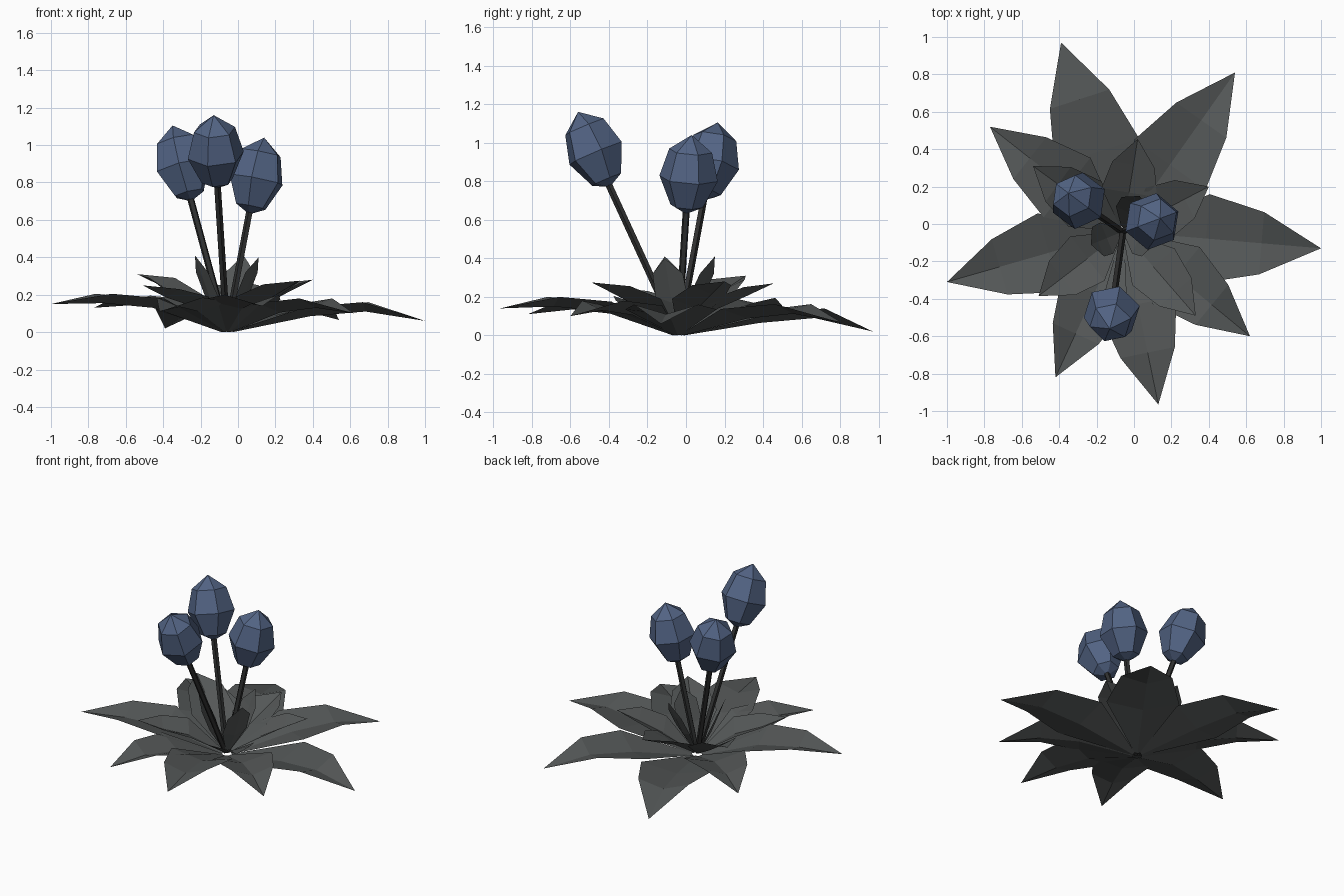
import bpy, bmesh, math
from mathutils import Vector

if "Cube" in bpy.data.objects:
    bpy.data.objects.remove(bpy.data.objects["Cube"])


def material(name, rgb):
    m = bpy.data.materials.new(name)
    m.diffuse_color = (*rgb, 1)
    m.use_nodes = True
    m.node_tree.nodes["Principled BSDF"].inputs["Base Color"].default_value = m.diffuse_color
    return m


LEAF = material("leaf grey", (0.088, 0.095, 0.095))
STEM = material("stem dark grey", (0.028, 0.029, 0.029))
BLUE = material("bud blue", (0.085, 0.126, 0.23))
CENTRE = Vector((-0.06, -0.04, 0))


def finish(bm, name, mat):
    me = bpy.data.meshes.new(name)
    bm.to_mesh(me)
    bm.free()
    me.materials.append(mat)
    bpy.context.collection.objects.link(bpy.data.objects.new(name, me))


def leaf(name, tip, rows):
    """Keeled blade; rows hold (distance share, half width, keel height, edge height)."""
    tip = Vector(tip)
    run = Vector((tip.x - CENTRE.x, tip.y - CENTRE.y, 0))
    side = Vector((-run.y, run.x, 0)).normalized()
    bm = bmesh.new()
    grid = []
    for t, w, zm, ze in rows:
        p = CENTRE + run * t
        grid.append([bm.verts.new(p + side * w * s + Vector((0, 0, zm if s == 0 else ze)))
                     for s in (-1, 0, 1)])
    for a, b in zip(grid, grid[1:]):
        for i in (0, 1):
            bm.faces.new((a[i], a[i + 1], b[i + 1], b[i]))
    end = bm.verts.new(tip)
    for i in (0, 1):
        bm.faces.new((grid[-1][i], grid[-1][i + 1], end))
    # keep all blades facing up
    bm.normal_update()
    for f in bm.faces:
        if f.normal.z < 0:
            f.normal_flip()
    finish(bm, name, LEAF)


def spun(name, a, b, rings, sides, mat, twist=0):
    """Faceted solid around the axis a-b; rings hold (share, radius), radius 0 is a point."""
    a, b = Vector(a), Vector(b)
    axis = b - a
    q = axis.to_track_quat('Z', 'Y')
    bm = bmesh.new()
    loops = []
    for t, r in rings:
        n = sides if r else 1
        angles = [math.tau * i / n + math.radians(twist) for i in range(n)]
        loops.append([bm.verts.new(a + axis * t + q @ Vector((
            r * math.cos(g), r * math.sin(g), 0))) for g in angles])
    for lo, hi in zip(loops, loops[1:]):
        for i in range(sides):
            j = (i + 1) % sides
            ring = [lo[i % len(lo)], lo[j % len(lo)], hi[j % len(hi)], hi[i % len(hi)]]
            bm.faces.new(list(dict.fromkeys(ring)))
    bmesh.ops.recalc_face_normals(bm, faces=bm.faces)
    finish(bm, name, mat)


# Large outer leaves
outer = [(-0.39, 0.97, 0.02), (0.54, 0.81, 0.065), (1.0, -0.13, 0.06), (0.62, -0.60, 0.10),
         (0.13, -0.965, 0.14), (-0.42, -0.82, 0.11), (-1.0, -0.31, 0.15), (-0.77, 0.52, 0.13)]
for i, tip in enumerate(outer):
    k = (Vector(tip).xy - CENTRE.xy).length / 1.05
    z = 0.12 + tip[2] * 0.5
    leaf(f"outer_leaf_{i + 1}", tip, [
        (0.03, 0.02, 0.0, 0.006), (0.42, 0.235 * k, z - 0.065, z - 0.015),
        (0.70, 0.165 * k, z - 0.04, z + 0.01)])

# Middle leaves, shorter and raised
middle = [(0.40, 0.20, 0.28), (0.33, -0.49, 0.275), (-0.51, -0.385, 0.25),
          (-0.54, 0.31, 0.31), (0.02, 0.455, 0.27)]
for i, tip in enumerate(middle):
    leaf(f"middle_leaf_{i + 1}", tip, [
        (0.05, 0.02, 0.02, 0.03), (0.42, 0.15, 0.14, 0.19),
        (0.72, 0.115, tip[2] - 0.065, tip[2] - 0.02)])

# Small upright heart leaves
for i, tip in enumerate([(-0.23, -0.11, 0.41), (0.03, 0.15, 0.41), (0.11, -0.11, 0.40)]):
    leaf(f"heart_leaf_{i + 1}", tip, [
        (0.1, 0.02, 0.03, 0.04), (0.5, 0.09, 0.17, 0.20), (0.78, 0.085, 0.30, 0.32)])

# Stems with faceted buds
flowers = [((-0.25, 0.09, 0.70), (-0.35, 0.165, 1.105), 30),
           ((-0.11, -0.395, 0.77), (-0.13, -0.56, 1.16), 20),
           ((0.06, 0.0, 0.63), (0.14, 0.03, 1.04), 30)]
for i, (low, high, twist) in enumerate(flowers):
    foot = CENTRE + (Vector(low) - CENTRE) * 0.03
    spun(f"stem_{i + 1}", foot, Vector(low) + (Vector(high) - Vector(low)) * 0.04,
         [(0, 0), (0.001, 0.019), (0.999, 0.019), (1, 0)], 5, STEM)
    spun(f"bud_{i + 1}", low, high,
         [(0, 0), (0.10, 0.085), (0.45, 0.154), (0.80, 0.113), (1, 0)], 6, BLUE, twist)
